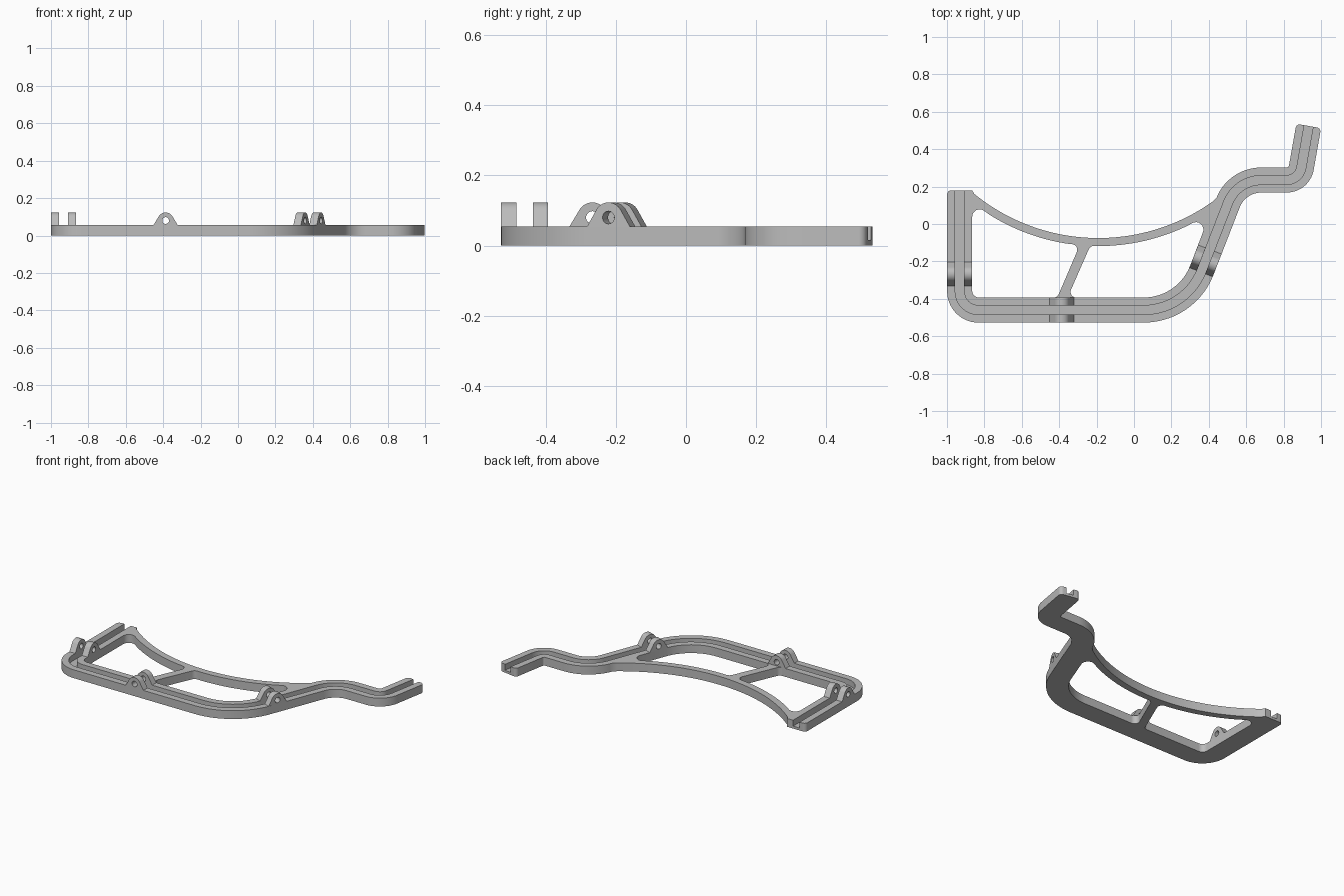
import bpy, bmesh, math
from mathutils import Vector

cube = bpy.data.objects.get("Cube")
if cube:
    bpy.data.objects.remove(cube)

HALF, GROOVE = 0.067, 0.024          # half widths of rail and channel
TOP, FLOOR = 0.055, 0.016            # rail height and channel floor

grey = bpy.data.materials.new("plain grey")
grey.use_nodes = True
colour = (0.5, 0.5, 0.5, 1)
grey.diffuse_color = colour
grey.node_tree.nodes["Principled BSDF"].inputs["Base Color"].default_value = colour


def fillet(corners, steps=14):
    """Round each (x, y, radius) corner; radius 0 stays sharp."""
    out, n = [], len(corners)
    for i, (x, y, r) in enumerate(corners):
        p = Vector((x, y))
        if r == 0:
            out.append(p)
            continue
        a = (Vector(corners[i - 1][:2]) - p).normalized()
        b = (Vector(corners[(i + 1) % n][:2]) - p).normalized()
        half = a.angle(b) / 2
        centre = p + (a + b).normalized() * (r / math.sin(half))
        start = p + a * (r / math.tan(half)) - centre
        sweep = (math.pi - 2 * half) * (1 if a.x * b.y - a.y * b.x < 0 else -1)
        for k in range(steps + 1):
            t = sweep * k / steps
            c, s = math.cos(t), math.sin(t)
            out.append(centre + Vector((start.x * c - start.y * s, start.x * s + start.y * c)))
    return out


def offset(path, d):
    """Shift an open path sideways, positive to the left of travel."""
    out = []
    for i, p in enumerate(path):
        before = (p - path[i - 1]).normalized() if i else (path[1] - p).normalized()
        after = (path[i + 1] - p).normalized() if i < len(path) - 1 else before
        t = (before + after).normalized()
        out.append(p + Vector((-t.y, t.x)) * (d / t.dot(before)))
    return out


def arc(radius, x0, x1, steps):
    """Points on the sagging brace curve between two x positions."""
    cx, cy = -0.19, 0.978
    return [Vector((x, cy - math.sqrt(radius ** 2 - (x - cx) ** 2)))
            for x in (x0 + (x1 - x0) * k / steps for k in range(steps + 1))]


def add_prism(bm, points, push):
    """Extrude a closed loop of 3D points along a vector."""
    face = bm.faces.new([bm.verts.new(p) for p in points])
    moved = bmesh.ops.extrude_face_region(bm, geom=[face], use_keep_orig=True)["geom"]
    bmesh.ops.translate(bm, vec=push, verts=[g for g in moved if isinstance(g, bmesh.types.BMVert)])


def make(name, prisms):
    bm = bmesh.new()
    for points, push in prisms:
        add_prism(bm, points, push)
    bmesh.ops.recalc_face_normals(bm, faces=bm.faces)
    mesh = bpy.data.meshes.new(name)
    bm.to_mesh(mesh)
    bm.free()
    mesh.materials.append(grey)
    ob = bpy.data.objects.new(name, mesh)
    bpy.context.collection.objects.link(ob)
    return ob


def flat(points, z0, z1):
    return [p.to_3d() + Vector((0, 0, z0)) for p in points], Vector((0, 0, z1 - z0))


def cut(ob, cutters):
    """Subtract the cutters, bake the result and smooth the curves."""
    for c in cutters:
        c.hide_render = True
        mod = ob.modifiers.new("cut", 'BOOLEAN')
        mod.operation, mod.solver, mod.object = 'DIFFERENCE', 'EXACT', c
    bpy.context.view_layer.update()
    graph = bpy.context.evaluated_depsgraph_get()
    mesh = bpy.data.meshes.new_from_object(ob.evaluated_get(graph))
    ob.modifiers.clear()
    ob.data = mesh
    for c in cutters:
        bpy.data.objects.remove(c)
    bpy.ops.object.select_all(action='DESELECT')
    ob.select_set(True)
    bpy.context.view_layer.objects.active = ob
    bpy.ops.object.shade_smooth_by_angle(angle=math.radians(30))


# Rail centreline: left leg, front run, diagonal, shelf, end stub
corners = [(-0.932, 0.18, 0), (-0.932, -0.46, 0.1), (0.28, -0.46, 0.333),
           (0.55, 0.235, 0.19), (0.883, 0.235, 0.08), (0.934, 0.524, 0)]
path = fillet(corners)
outer, inner = offset(path, -HALF), offset(path, HALF)

# Frame outline: outer edge, stub end, inner edge back to the brace, brace top
outline = outer + [p for p in reversed(inner) if p.x > 0.43] + arc(1.053, 0.42, -0.855, 48) + [inner[0]]
rounded = (outer[0], outer[-1], inner[-1])
outline = fillet([(p.x, p.y, 0.022 if p in rounded else 0) for p in outline], 6)
frame = make("rail_frame", [flat(outline, 0, TOP)])

# Window openings either side of the slanted strut
BRACE = 1.096
run = -0.46 + HALF
left_window = [(-0.865, run, 0.035), (-0.41, run, 0.03), (-0.29, -0.113, 0.03)]
left_window += [(p.x, p.y, 0) for p in arc(BRACE, -0.36, -0.77, 20)] + [(-0.865, 0.116, 0.04)]
right_window = [(-0.355, run, 0.03)]
right_window += [(p.x, p.y, 0) for p in inner if p.x > -0.3 and p.y < 0]
right_window += [(0.408, 0.059, 0.04)]
right_window += [(p.x, p.y, 0) for p in arc(BRACE, 0.29, -0.19, 24)] + [(-0.234, -0.117, 0.03)]
windows = [make("window_cutter", [flat(fillet(w, 8), -0.1, 0.2)]) for w in (left_window, right_window)]

# Open channel along the rail, running out of both ends
long_path = [path[0] + Vector((0, 0.1))] + path[1:-1] + [path[-1] + (path[-1] - path[-2]).normalized() * 0.1]
channel = offset(long_path, -GROOVE) + offset(long_path, GROOVE)[::-1]
cut(frame, windows + [make("channel_cutter", [flat(channel, FLOOR, 0.2)])])

# Paired pivot lugs standing on the channel walls
HOLE_Z = 0.08


def lug_pair(name, x, y, angle):
    along = Vector((math.cos(angle), math.sin(angle), 0))
    side = Vector((-along.y, along.x, 0))
    centre = Vector((x, y, 0))

    def at(u, z, s):
        return centre + along * u + side * s + Vector((0, 0, z))

    turns = [math.radians(31 + 118 * k / 24) for k in range(25)]
    shape = [(0.065, TOP)] + [(0.043 * math.cos(t), HOLE_Z + 0.043 * math.sin(t)) for t in turns]
    shape += [(-0.065, TOP)]
    ring = [(0.018 * math.cos(math.tau * k / 32), HOLE_Z + 0.018 * math.sin(math.tau * k / 32)) for k in range(32)]
    lugs = make(name, [([at(u, z, s) for u, z in shape], side * (HALF - GROOVE)) for s in (-HALF, GROOVE)])
    bore = make("bore_cutter", [([at(u, z, -0.1) for u, z in ring], side * 0.2)])
    cut(lugs, [bore])


diagonal = math.atan2(corners[3][1] - corners[2][1], corners[3][0] - corners[2][0])
lug_pair("left_leg_lugs", -0.932, -0.267, math.pi / 2)
lug_pair("front_lugs", -0.387, -0.46, 0)
lug_pair("diagonal_lugs", 0.382, -0.197, diagonal)
